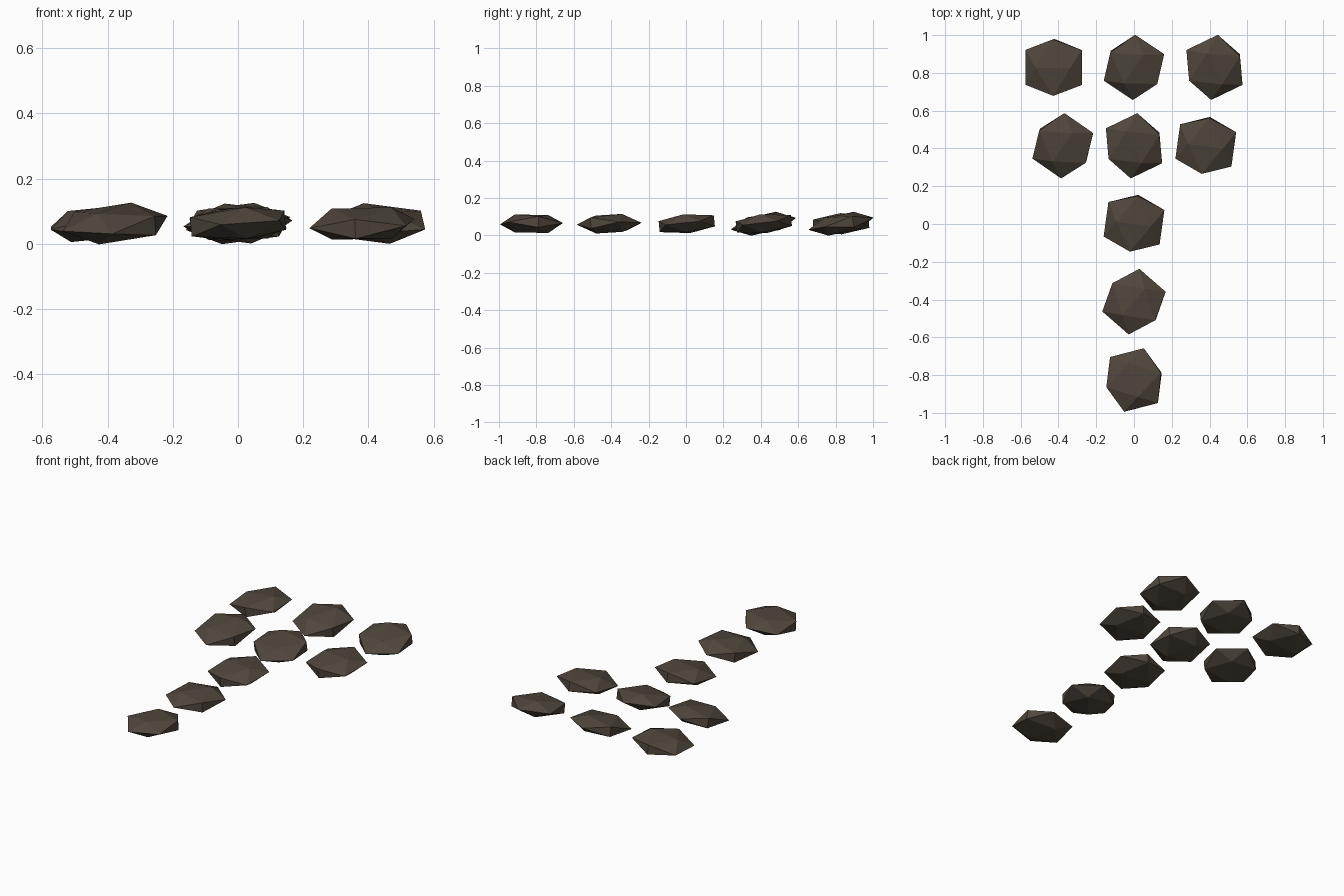
import bpy, bmesh, math
from mathutils import Matrix, Vector

if "Cube" in bpy.data.objects:
    bpy.data.objects.remove(bpy.data.objects["Cube"])

stone = bpy.data.materials.new("dark brown stone")
stone.diffuse_color = (0.08, 0.062, 0.045, 1)
stone.use_nodes = True
stone.node_tree.nodes["Principled BSDF"].inputs["Base Color"].default_value = stone.diffuse_color

R, SQUASH, MID = 0.176, 0.32, 0.062   # stone radius, flattening, centre height
A, B = 0.5257, 0.8507                 # unit icosahedron coordinates


def add_stone(name, x, y, spin, slope_x, slope_y):
    """Flattened icosahedron resting on an edge pair, spun and slightly tilted."""
    tilt = Vector((0, 0, 1)).rotation_difference(Vector((-slope_x, -slope_y, 1)))
    m = (Matrix.Translation((x, y, MID)) @ tilt.to_matrix().to_4x4()
         @ Matrix.Rotation(math.radians(spin), 4, 'Z')
         @ Matrix.Diagonal((R, R, R * SQUASH, 1)))
    bm = bmesh.new()
    for s in (-1, 1):
        for t in (-1, 1):
            for co in ((s * A, 0, t * B), (0, s * B, t * A), (s * B, t * A, 0)):
                bm.verts.new(co)
    bmesh.ops.convex_hull(bm, input=bm.verts[:])
    bmesh.ops.transform(bm, matrix=m, verts=bm.verts[:])
    bmesh.ops.recalc_face_normals(bm, faces=bm.faces[:])
    me = bpy.data.meshes.new(name)
    bm.to_mesh(me)
    bm.free()
    me.materials.append(stone)
    bpy.context.collection.objects.link(bpy.data.objects.new(name, me))


# back row
add_stone("back_left_stone", -0.425, 0.829, 0, 0.10, 0.05)
add_stone("back_middle_stone", 0.0, 0.829, 56, 0.04, 0.19)
add_stone("back_right_stone", 0.426, 0.829, 116, -0.01, 0.18)
# second row
add_stone("second_left_stone", -0.377, 0.414, 55, 0.07, 0.18)
add_stone("second_middle_stone", 0.0, 0.414, 116, 0.0, 0.17)
add_stone("second_right_stone", 0.38, 0.416, -8, 0.04, 0.11)
# path leading to the front
add_stone("path_back_stone", 0.0, 0.004, -8, 0.04, 0.10)
add_stone("path_middle_stone", 0.0, -0.411, 49, 0.05, 0.02)
add_stone("path_front_stone", 0.0, -0.826, 104.5, 0.07, 0.0)
